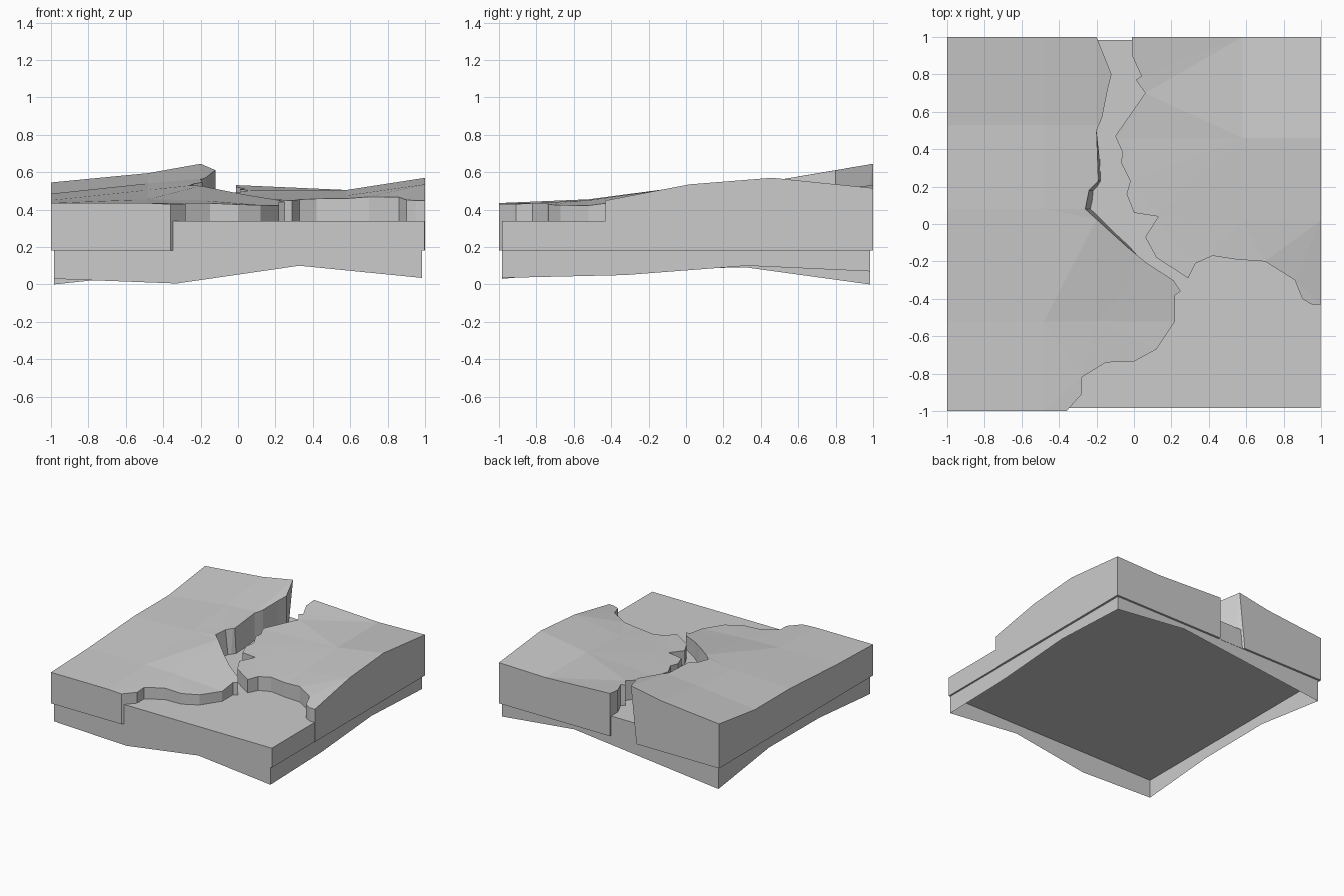
import bpy, bmesh
from mathutils import Vector

if "Cube" in bpy.data.objects:
    bpy.data.objects.remove(bpy.data.objects["Cube"])

FLOOR, WATER = 0.18, 0.34


def finish(bm, name):
    mesh = bpy.data.meshes.new(name)
    bm.to_mesh(mesh)
    bm.free()
    obj = bpy.data.objects.new(name, mesh)
    bpy.context.collection.objects.link(obj)
    return obj


def locate(values, v):
    """Cell index and fraction of v in a sorted list."""
    i = 0
    while i < len(values) - 2 and v > values[i + 1]:
        i += 1
    t = (v - values[i]) / (values[i + 1] - values[i])
    return i, min(max(t, 0), 1)


def land(name, outline, xs, ys, heights, lean={}):
    """Prism on an outline whose top follows a coarse height grid."""
    bm = bmesh.new()
    top = [bm.verts.new((x, y, 0.5)) for x, y in outline]
    low = [bm.verts.new((x + lean.get(i, 0), y, FLOOR)) for i, (x, y) in enumerate(outline)]
    n = len(outline)
    bm.faces.new(top)
    bm.faces.new(low[::-1])
    for i in range(n):
        j = (i + 1) % n
        bm.faces.new((low[i], low[j], top[j], top[i]))
    # facet lines of the terrain
    cuts = [((x, 0, 0), (1, 0, 0)) for x in xs[1:-1]] + [((0, y, 0), (0, 1, 0)) for y in ys[1:-1]]
    for co, no in cuts:
        bmesh.ops.bisect_plane(bm, geom=bm.verts[:] + bm.edges[:] + bm.faces[:],
                               plane_co=Vector(co), plane_no=Vector(no), dist=1e-5)
    bmesh.ops.triangulate(bm, faces=[f for f in bm.faces if len(f.verts) > 4])
    for v in bm.verts:
        if v.co.z > 0.49:
            i, s = locate(xs, v.co.x)
            j, t = locate(ys, v.co.y)
            a = heights[j][i] * (1 - s) + heights[j][i + 1] * s
            b = heights[j + 1][i] * (1 - s) + heights[j + 1][i + 1] * s
            v.co.z = a * (1 - t) + b * t
    bmesh.ops.recalc_face_normals(bm, faces=bm.faces[:])
    return finish(bm, name)


# Left bank with the bulging shore
land("left_bank",
     [(-1, -1), (-.36, -1), (-.28, -.91), (-.28, -.82), (-.15, -.74), (0, -.735),
      (.12, -.67), (.22, -.52), (.22, -.38), (.25, -.36), (.21, -.3), (.07, -.21),
      (-.04, -.12), (-.26, .08), (-.24, .18), (-.19, .23), (-.2, .5), (-.17, .57),
      (-.14, .72), (-.12, .8), (-.2, 1), (-1, 1)],
     [-1, -.48, -.2, .25], [-1, -.52, .08, .53, 1],
     [(.435, .435, .42, .41), (.45, .455, .45, .42), (.485, .505, .535, .50),
      (.485, .54, .565, .56), (.545, .595, .645, .645)],
     {12: .03, 13: .05, 14: .04, 15: .02, 20: -.05})

# Right bank
land("right_bank",
     [(1, -.43), (1, 1), (-.01, 1), (-.01, .9), (.04, .79), (.01, .77), (.06, .7),
      (-.1, .47), (-.06, .38), (-.07, .33), (-.02, .23), (-.04, .16), (0, .06),
      (.13, .04), (.06, -.07), (.12, -.18), (.29, -.29), (.33, -.21), (.42, -.17),
      (.55, -.19), (.7, -.2), (.86, -.3), (.9, -.4), (.95, -.43)],
     [-.1, .58, 1], [-.45, .02, .46, 1],
     [(.44, .44, .445), (.455, .475, .535), (.475, .505, .57), (.535, .505, .515)])

# Water block filling the river and the bay
bm = bmesh.new()
bmesh.ops.create_cube(bm, size=1)
for v in bm.verts:
    v.co = (v.co.x * 1.99 + .002, v.co.y * 1.97, WATER if v.co.z > 0 else FLOOR)
finish(bm, "water")

# Ragged open skirt below, each side split in thirds
bm = bmesh.new()
R = 0.983
corners = [(-R, -R), (R, -R), (R, R), (-R, R)]
depths = [.03, .005, .10, .035, .05, .10, .07, .14, .07, 0, .09, .085]
ring = []
for k in range(12):
    a, b, t = Vector(corners[k // 3]), Vector(corners[(k // 3 + 1) % 4]), (k % 3) / 3
    p = a.lerp(b, t)
    ring.append((bm.verts.new((p.x, p.y, depths[k])), bm.verts.new((p.x, p.y, FLOOR))))
for k in range(12):
    (a, b), (c, d) = ring[k], ring[(k + 1) % 12]
    bm.faces.new((a, c, d, b))
finish(bm, "soil_skirt")
